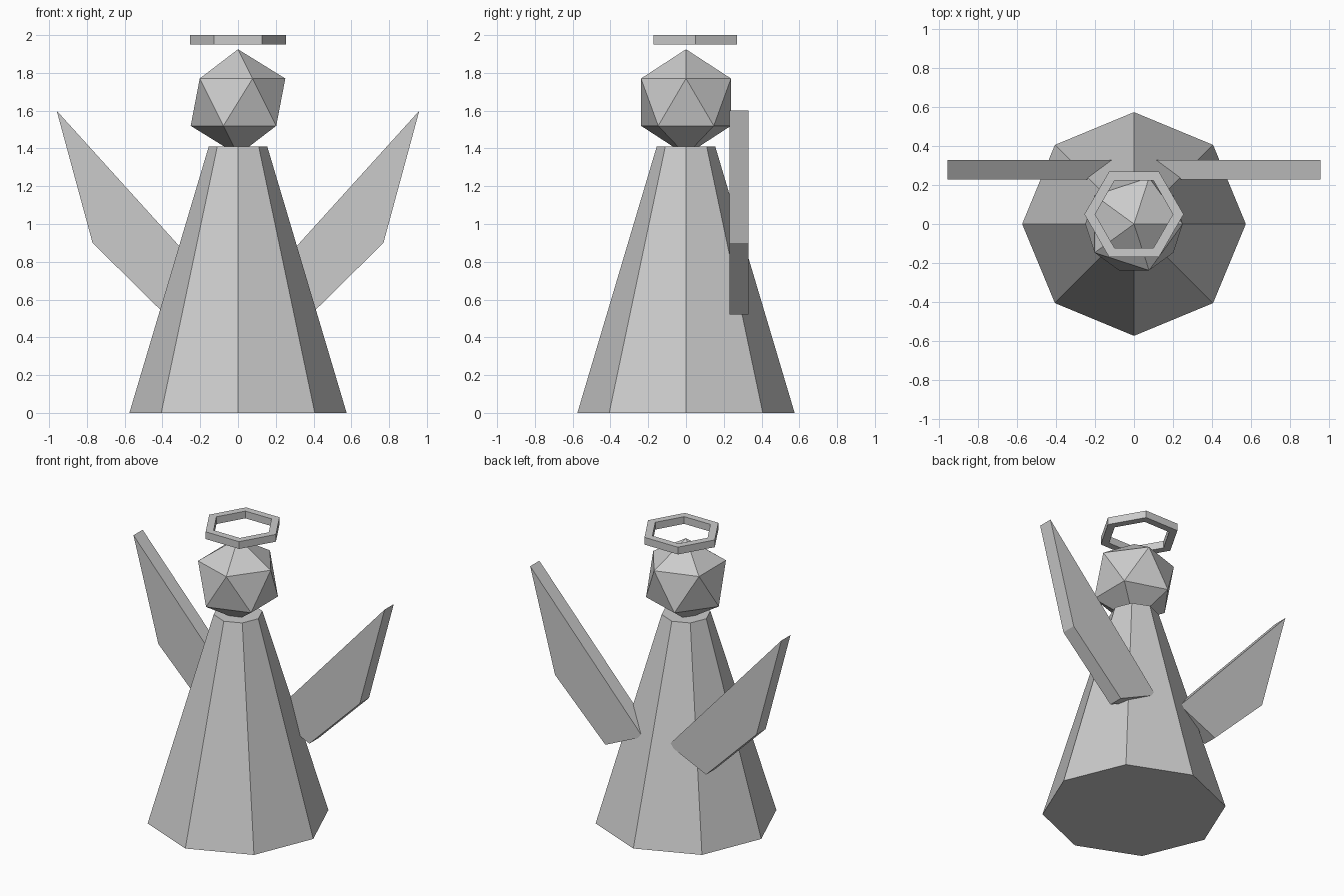
import bpy, bmesh
from math import cos, sin, pi

cube = bpy.data.objects.get("Cube")
if cube:
    bpy.data.objects.remove(cube, do_unlink=True)

# Single plain grey for every part
grey = bpy.data.materials.new("plain grey")
grey.use_nodes = True
grey.diffuse_color = (0.6, 0.6, 0.6, 1)
grey.node_tree.nodes["Principled BSDF"].inputs["Base Color"].default_value = (0.6, 0.6, 0.6, 1)


def finish(name, bm, location=(0, 0, 0)):
    bmesh.ops.recalc_face_normals(bm, faces=bm.faces)
    mesh = bpy.data.meshes.new(name)
    bm.to_mesh(mesh)
    bm.free()
    mesh.materials.append(grey)
    obj = bpy.data.objects.new(name, mesh)
    obj.location = location
    bpy.context.collection.objects.link(obj)
    return obj


# Robe: eight-sided tapered cone with flat caps
HEIGHT = 1.41
bm = bmesh.new()
bmesh.ops.create_cone(bm, cap_ends=True, segments=8, radius1=0.575, radius2=0.155, depth=HEIGHT)
finish("robe", bm, (0, 0, HEIGHT / 2))

# Head: faceted ball
bm = bmesh.new()
bmesh.ops.create_icosphere(bm, subdivisions=1, radius=0.28)
finish("head", bm, (0, 0, 1.645))

# Halo: six-sided ring with a rectangular section
bm = bmesh.new()
section = [(0.255, 0), (0.255, 0.05), (0.2, 0.05), (0.2, 0)]
rings = [[bm.verts.new((r * cos(i * pi / 3), r * sin(i * pi / 3), z)) for r, z in section]
         for i in range(6)]
for i, ring in enumerate(rings):
    after = rings[(i + 1) % 6]
    for j in range(4):
        k = (j + 1) % 4
        bm.faces.new((ring[j], after[j], after[k], ring[k]))
finish("halo", bm, (0, 0.05, 1.95))

# Wings: mirrored flat slabs set into the back of the robe
outline = [(0.1, 0.65), (0.385, 0.52), (0.77, 0.9), (0.96, 1.6)]
for name, side in (("left_wing", 1), ("right_wing", -1)):
    bm = bmesh.new()
    face = bm.faces.new([bm.verts.new((side * x, 0.23, z)) for x, z in outline])
    slab = bmesh.ops.extrude_face_region(bm, geom=[face])
    moved = [v for v in slab["geom"] if isinstance(v, bmesh.types.BMVert)]
    bmesh.ops.translate(bm, verts=moved, vec=(0, 0.1, 0))
    finish(name, bm)
